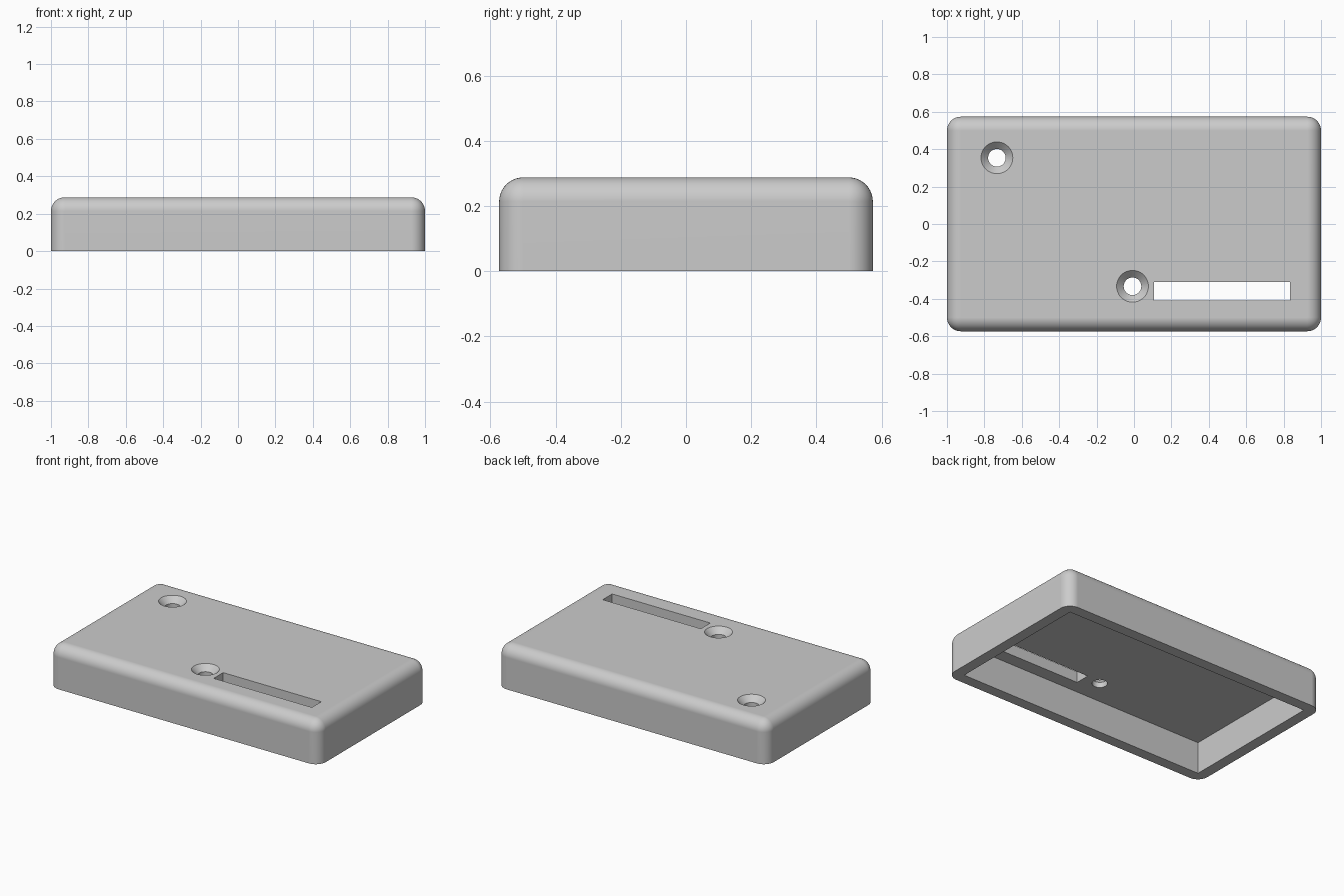
import bpy, bmesh
from math import radians
from mathutils import Matrix, Vector

if "Cube" in bpy.data.objects:
    bpy.data.objects.remove(bpy.data.objects["Cube"], do_unlink=True)

WIDTH, DEPTH, HEIGHT = 2.0, 1.147, 0.288
WALL = 0.074          # wall, roof and edge radius
ROOF = HEIGHT - WALL


def finish(name, bm):
    """Turn a bmesh into a linked object."""
    bmesh.ops.recalc_face_normals(bm, faces=bm.faces)
    mesh = bpy.data.meshes.new(name)
    bm.to_mesh(mesh)
    bm.free()
    obj = bpy.data.objects.new(name, mesh)
    bpy.context.collection.objects.link(obj)
    return obj


def box_bmesh(low, high):
    low, high = Vector(low), Vector(high)
    bm = bmesh.new()
    place = Matrix.Translation((low + high) / 2) @ Matrix.Diagonal((*(high - low), 1))
    bmesh.ops.create_cube(bm, size=1, matrix=place)
    return bm


def revolved(name, x, y, profile):
    """Spin a closed (radius, z) profile around a vertical axis."""
    bm = bmesh.new()
    verts = [bm.verts.new((x + r, y, z)) for r, z in profile]
    edges = [bm.edges.new(pair) for pair in zip(verts, verts[1:])]
    bmesh.ops.spin(bm, geom=verts + edges, cent=(x, y, 0), axis=(0, 0, 1),
                   angle=radians(360), steps=48)
    bmesh.ops.remove_doubles(bm, verts=bm.verts, dist=0.0001)
    return finish(name, bm)


def cut(target, cutter):
    """Subtract the cutter, then discard it."""
    cutter.hide_render = True
    mod = target.modifiers.new("cut", "BOOLEAN")
    mod.operation, mod.solver, mod.object = "DIFFERENCE", "EXACT", cutter
    bpy.context.view_layer.objects.active = target
    bpy.ops.object.modifier_apply(modifier=mod.name)
    bpy.data.objects.remove(cutter, do_unlink=True)


# Outer shell: every edge rounded except the bottom rim
bm = box_bmesh((-WIDTH / 2, -DEPTH / 2, 0), (WIDTH / 2, DEPTH / 2, HEIGHT))
round_edges = [e for e in bm.edges if max(v.co.z for v in e.verts) > 0.1]
bmesh.ops.bevel(bm, geom=round_edges, offset=WALL, segments=10, profile=0.5,
                affect="EDGES", clamp_overlap=True)
cover = finish("enclosure_cover", bm)

# Open cavity underneath
inner_x, inner_y = WIDTH / 2 - WALL, DEPTH / 2 - WALL
cut(cover, finish("cavity_cutter",
                  box_bmesh((-inner_x, -inner_y, -0.1), (inner_x, inner_y, ROOF))))

# Slot through the roof
cut(cover, finish("slot_cutter",
                  box_bmesh((0.107, -0.41, ROOF - 0.05), (0.834, -0.31, HEIGHT + 0.1))))

# Countersunk screw holes
RIM, BORE = 0.085, 0.047
sink = RIM - BORE
for x, y in ((-0.733, 0.354), (-0.008, -0.333)):
    cut(cover, revolved("screw_hole_cutter", x, y, (
        (0, ROOF - 0.05), (BORE, ROOF - 0.05), (BORE, HEIGHT - sink),
        (RIM + 0.05, HEIGHT + 0.05), (0, HEIGHT + 0.05))))

# Plain grey material
grey = bpy.data.materials.new("light_grey")
grey.use_nodes = True
grey.diffuse_color = (0.6, 0.6, 0.6, 1)
grey.node_tree.nodes["Principled BSDF"].inputs["Base Color"].default_value = grey.diffuse_color
cover.data.materials.clear()
cover.data.materials.append(grey)

# Smooth rounded edges, crisp cut edges
bpy.ops.object.select_all(action="DESELECT")
cover.select_set(True)
bpy.context.view_layer.objects.active = cover
bpy.ops.object.shade_smooth_by_angle(angle=radians(30))
weighted = cover.modifiers.new("flat_face_normals", "WEIGHTED_NORMAL")
weighted.keep_sharp = True
